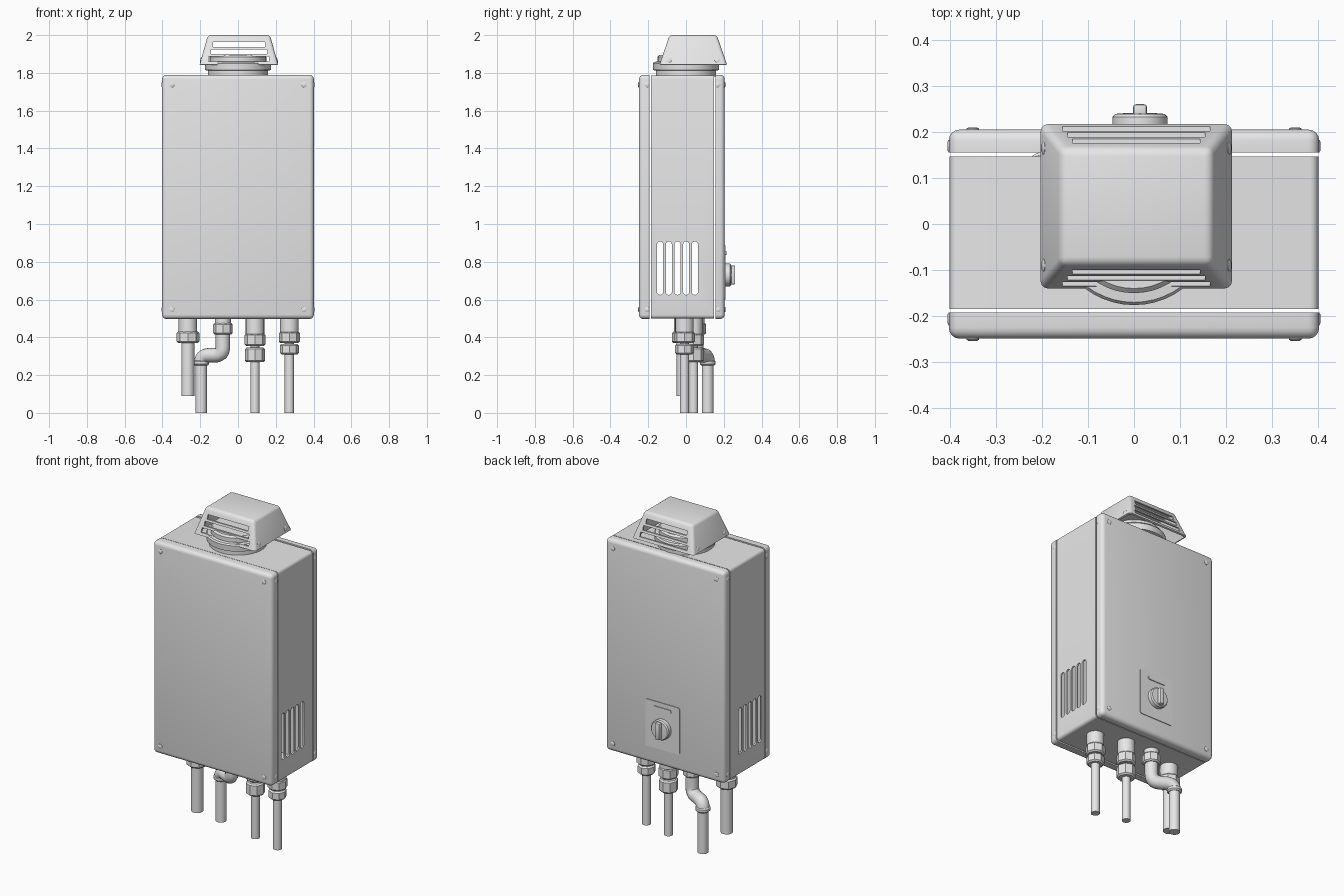
import bpy, bmesh
from mathutils import Vector, Matrix

cube = bpy.data.objects.get("Cube")
if cube:
    bpy.data.objects.remove(cube, do_unlink=True)

metal = bpy.data.materials.new("light_grey")
metal.use_nodes = True
GREY = (0.8, 0.8, 0.8, 1)
metal.diffuse_color = GREY
for node in metal.node_tree.nodes:
    if node.type == 'BSDF_PRINCIPLED':
        node.inputs["Base Color"].default_value = GREY


def add(name, bm):
    mesh = bpy.data.meshes.new(name)
    bmesh.ops.recalc_face_normals(bm, faces=bm.faces[:])
    bm.to_mesh(mesh)
    bm.free()
    ob = bpy.data.objects.new(name, mesh)
    bpy.context.collection.objects.link(ob)
    mesh.materials.append(metal)
    return ob


def activate(ob):
    bpy.ops.object.select_all(action='DESELECT')
    ob.select_set(True)
    bpy.context.view_layer.objects.active = ob


def smooth(ob):
    activate(ob)
    bpy.ops.object.shade_smooth_by_angle(angle=0.6)
    return ob


def box(bm, lo, hi, bevel=0, keep=lambda a, b: True, segments=4):
    """Box between two corners, with chosen edges rounded."""
    lo, hi = Vector(lo), Vector(hi)
    mat = Matrix.Translation((lo + hi) / 2) @ Matrix.Diagonal((*(hi - lo), 1))
    verts = bmesh.ops.create_cube(bm, size=1, matrix=mat)["verts"]
    if bevel:
        edges = {e for v in verts for e in v.link_edges if keep(*[w.co for w in e.verts])}
        bmesh.ops.bevel(bm, geom=list(edges), offset=bevel, segments=segments,
                        profile=0.5, affect='EDGES')


def lathe(name, profile, loc, axis=(0, 0, 1), sides=24):
    """Solid of revolution from (radius, height) points, capped at both ends."""
    bm = bmesh.new()
    pts = [(0, profile[0][1])] + profile + [(0, profile[-1][1])]
    vs = [bm.verts.new((r, 0, z)) for r, z in pts]
    es = [bm.edges.new(p) for p in zip(vs, vs[1:])]
    bmesh.ops.spin(bm, geom=vs + es, cent=(0, 0, 0), axis=(0, 0, 1),
                   angle=6.2831853, steps=sides)
    bmesh.ops.remove_doubles(bm, verts=bm.verts[:], dist=1e-5)
    rot = Vector((0, 0, 1)).rotation_difference(Vector(axis)).to_matrix().to_4x4()
    bm.transform(Matrix.Translation(loc) @ rot)
    return smooth(add(name, bm))


def hollow_and_cut(ob, thickness, cut_bm):
    """Turn a solid into a shell and cut openings through it."""
    cutter = add("opening_cutter", cut_bm)
    cutter.hide_render = True
    solid = ob.modifiers.new("shell", 'SOLIDIFY')
    solid.thickness = thickness
    solid.offset = -1
    cut = ob.modifiers.new("openings", 'BOOLEAN')
    cut.object = cutter
    cut.operation = 'DIFFERENCE'
    cut.solver = 'EXACT'
    activate(ob)
    bpy.ops.object.convert(target='MESH')
    bpy.data.objects.remove(cutter, do_unlink=True)
    smooth(ob)


def along(axis):
    """Edge rule: true for edges parallel to an axis."""
    return lambda a, b: abs((a - b).normalized()[axis]) > 0.9


# Cabinet body with vent slots through both sides
bm = bmesh.new()
box(bm, (-0.4, -0.185, 0.5), (0.4, 0.147, 1.787), 0.018, along(1))
cabinet = add("cabinet_body", bm)
slots = bmesh.new()
for i in range(5):
    y = -0.137 + 0.046 * i
    box(slots, (-0.5, y - 0.016, 0.625), (0.5, y + 0.016, 0.908), 0.015, along(0))
hollow_and_cut(cabinet, 0.012, slots)

# Front and back panels, rounded on their outer edges, with corner screws
SCREW = [(0.014, -0.004), (0.014, 0.002), (0.009, 0.005)]
for name, inner, outer in (("front", -0.192, -0.249), ("back", 0.155, 0.205)):
    side = 1 if outer > inner else -1
    bm = bmesh.new()
    box(bm, (-0.402, min(inner, outer), 0.497), (0.402, max(inner, outer), 1.79), 0.024,
        lambda a, b: abs(a.y - inner) > 1e-4 or abs(b.y - inner) > 1e-4)
    smooth(add(name + "_panel", bm))
    for sx in (-1, 1):
        for z in (0.547, 1.737):
            lathe(name + "_screw", SCREW, (sx * 0.35, outer, z), (0, side, 0), 12)
            lathe(name + "_side_screw", SCREW, (sx * 0.4, inner + side * 0.014, z),
                  (sx, 0, 0), 12)

# Flue collar and outlet pipe
lathe("flue_collar", [(0.16, 1.78), (0.16, 1.812), (0.174, 1.815), (0.176, 1.85),
                      (0.17, 1.858), (0.15, 1.86), (0.15, 1.885), (0.14, 1.895)],
      (0, 0, 0), sides=48)

# Tapered flue hood, open below, louvred front and back
bm = bmesh.new()
box(bm, (-0.203, -0.14, 1.845), (0.213, 0.217, 2.0))
for v in bm.verts:
    if v.co.z > 1.9:
        v.co.x = 0.005 + (v.co.x - 0.005) * 0.79
        v.co.y = 0.037 + (v.co.y - 0.037) * 0.7
edges = [e for e in bm.edges if max(v.co.z for v in e.verts) > 1.9]
bmesh.ops.bevel(bm, geom=edges, offset=0.016, segments=3, profile=0.5, affect='EDGES')
bottom = [f for f in bm.faces if all(v.co.z < 1.846 for v in f.verts)]
bmesh.ops.delete(bm, geom=bottom, context='FACES')
hood = add("flue_hood", bm)
slots = bmesh.new()
for i in range(3):
    z, w = 1.874 + 0.038 * i, 0.16 - 0.011 * i
    box(slots, (0.005 - w, -0.4, z - 0.013), (0.005 + w, 0.5, z + 0.013))
hollow_and_cut(hood, 0.01, slots)
for sx in (-1, 1):
    for y in (-0.09, 0.165):
        lathe("hood_screw", SCREW, (0.005 + sx * 0.2, y, 1.868), (sx, 0, 0.25), 12)

# Control plate, display window and dial on the back
KX, KZ = 0.013, 0.73
bm = bmesh.new()
box(bm, (KX - 0.115, 0.2, 0.6), (KX + 0.115, 0.209, 0.885), 0.012, along(1))
smooth(add("control_plate", bm))
bm = bmesh.new()
box(bm, (KX - 0.06, 0.205, 0.836), (KX + 0.06, 0.214, 0.858), 0.009, along(1))
smooth(add("display_window", bm))
lathe("dial", [(0.06, 0), (0.06, 0.026), (0.054, 0.033), (0.03, 0.035)],
      (KX, 0.206, KZ), (0, 1, 0), 32)
bm = bmesh.new()
box(bm, (KX - 0.015, 0.23, KZ - 0.05), (KX + 0.015, 0.26, KZ + 0.05), 0.006, segments=2)
smooth(add("dial_grip", bm))


# Pipe fittings under the cabinet
def ring(name, x, y, low, high, radius, sides=8):
    c = 0.008
    lathe(name, [(radius - c, low), (radius, low + c), (radius, high - c), (radius - c, high)],
          (x, y, 0), sides=sides)


def pipe(name, x, y, low, high, radius):
    lathe(name, [(radius, low), (radius, high)], (x, y, 0))


for name, x, y, bottom, radius, nuts in (
        ("gas", -0.265, -0.015, 0.09, 0.034, [(0.37, 0.43, 0.06)]),
        ("cold", 0.09, 0.04, 0, 0.024, [(0.355, 0.42, 0.055), (0.27, 0.345, 0.054)]),
        ("hot", 0.272, -0.008, 0, 0.025, [(0.37, 0.43, 0.055), (0.31, 0.365, 0.05)])):
    pipe(name + "_pipe", x, y, bottom, 0.5, radius)
    ring(name + "_socket", x, y, nuts[0][1] - 0.01, 0.51, 0.049, 24)
    for low, high, r in nuts:
        ring(name + "_nut", x, y, low, high, r)

# Drain pipe, offset by two elbows
TOP, LOW = Vector((-0.08, 0.055, 0.305)), Vector((-0.195, 0.115, 0.305))
ring("drain_nut", TOP.x, TOP.y, 0.415, 0.475, 0.052)
ring("drain_socket", TOP.x, TOP.y, 0.465, 0.51, 0.042, 24)
ring("drain_collar", LOW.x, LOW.y, 0.25, 0.28, 0.042, 24)
pipe("drain_pipe", LOW.x, LOW.y, 0, 0.27, 0.031)

UP = Vector((0, 0, 1))
across = (LOW - TOP).normalized()
path = [TOP + UP * 0.12]
for corner, start, end in ((TOP, UP, across), (LOW, -across, -UP)):
    for i in range(9):
        t = i / 8
        path.append(corner + 0.045 * ((1 - t) ** 2 * start + t ** 2 * end))
path.append(LOW - UP * 0.05)
curve = bpy.data.curves.new("drain_elbow", 'CURVE')
curve.dimensions = '3D'
curve.bevel_depth = 0.038
curve.bevel_resolution = 4
curve.use_fill_caps = True
spline = curve.splines.new('POLY')
spline.points.add(len(path) - 1)
for point, co in zip(spline.points, path):
    point.co = (*co, 1)
elbow = bpy.data.objects.new("drain_elbow", curve)
bpy.context.collection.objects.link(elbow)
curve.materials.append(metal)
activate(elbow)
bpy.ops.object.convert(target='MESH')
smooth(bpy.context.view_layer.objects.active)
